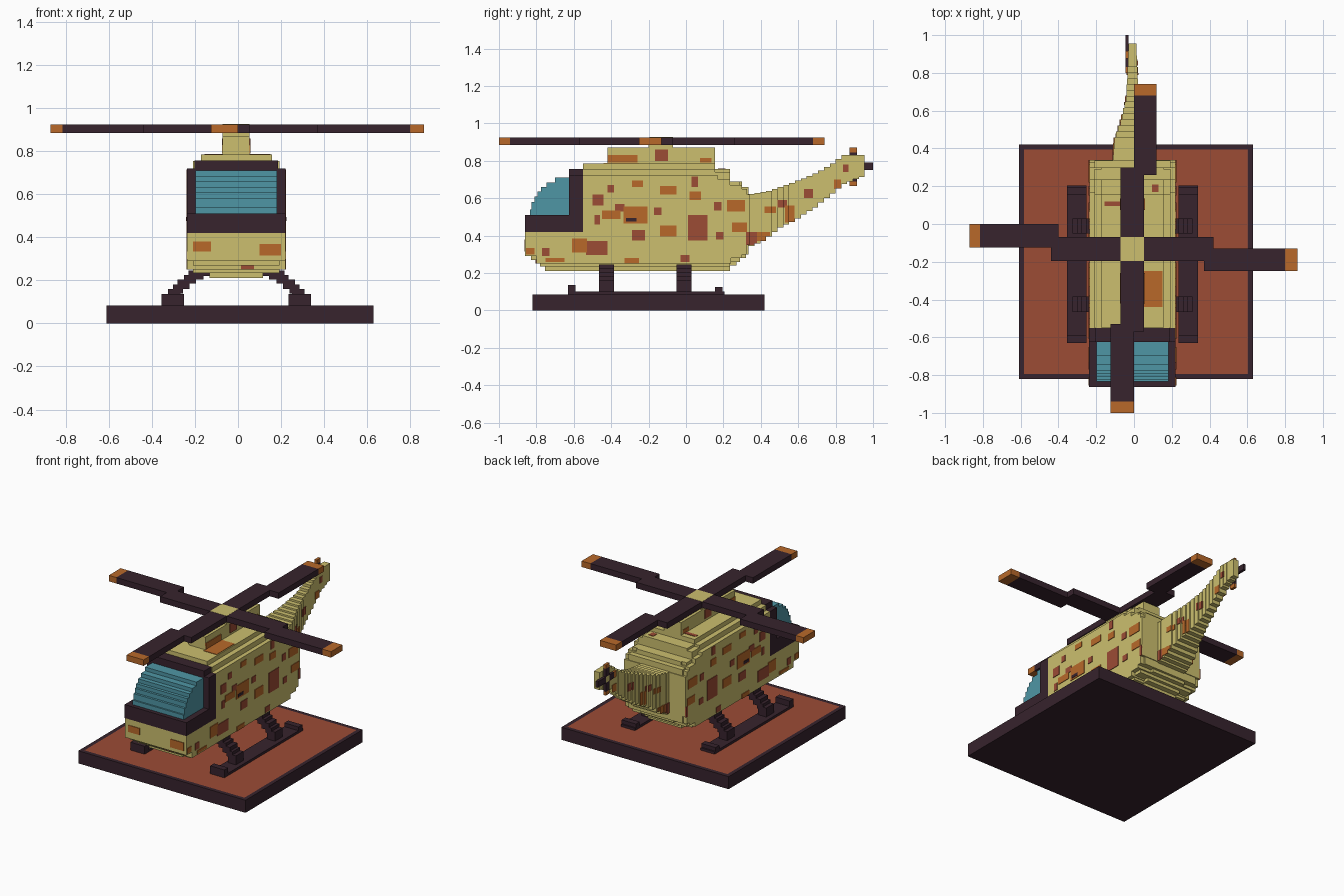
import bpy, bmesh

CX = -0.008  # centre line of the aircraft


def material(name, r, g, b):
    m = bpy.data.materials.new(name)
    lin = [((c / 255 + 0.055) / 1.055) ** 2.4 for c in (r, g, b)]
    m.diffuse_color = (*lin, 1)
    return m


SAND = material("sand", 204, 191, 110)
DARK = material("dark plum", 55, 35, 45)
ORANGE = material("orange", 184, 105, 42)
RUST = material("rust", 156, 76, 53)
TEAL = material("teal glass", 79, 150, 165)


def finish(name, bm, *mats):
    bmesh.ops.recalc_face_normals(bm, faces=bm.faces)
    me = bpy.data.meshes.new(name)
    bm.to_mesh(me)
    bm.free()
    for m in mats:
        me.materials.append(m)
    ob = bpy.data.objects.new(name, me)
    bpy.context.collection.objects.link(ob)
    return ob


def boxes(name, mat, items):
    """One object made of boxes given as (x0, x1, y0, y1, z0, z1)."""
    bm = bmesh.new()
    for x0, x1, y0, y1, z0, z1 in items:
        vs = bmesh.ops.create_cube(bm, size=1)["verts"]
        for v in vs:
            v.co = ((x0 + x1) / 2 + v.co.x * (x1 - x0),
                    (y0 + y1) / 2 + v.co.y * (y1 - y0),
                    (z0 + z1) / 2 + v.co.z * (z1 - z0))
    return finish(name, bm, mat)


def stepped(name, mat, half, end, top, bottom):
    """Extrude a stair-stepped side outline; steps are (y_start, z)."""
    def line(steps):
        ys = [s[0] for s in steps[1:]] + [end]
        return [p for (y, z), y2 in zip(steps, ys) for p in ((y, z), (y2, z))]
    outline = line(top) + line(bottom)[::-1]
    bm = bmesh.new()
    face = bm.faces.new([bm.verts.new((CX - half, y, z)) for y, z in outline])
    ext = bmesh.ops.extrude_face_region(bm, geom=[face])["geom"]
    for v in ext:
        if isinstance(v, bmesh.types.BMVert):
            v.co.x += 2 * half
    return finish(name, bm, mat)


def lerp(pts, y):
    for (a, p), (b, q) in zip(pts, pts[1:]):
        if y <= b:
            return p + (q - p) * (y - a) / (b - a)
    return pts[-1][1]


# Landing pad with an inset rust top
bm = bmesh.new()
for v in bmesh.ops.create_cube(bm, size=1)["verts"]:
    v.co = (0.01 + v.co.x * 1.24, -0.20 + v.co.y * 1.24, 0.042 + v.co.z * 0.084)
top = max(bm.faces, key=lambda f: f.calc_center_median().z)
bmesh.ops.inset_region(bm, faces=[top], thickness=0.038)
top.material_index = 1
finish("landing_pad", bm, DARK, RUST)

# Skids and stepped struts, mirrored
STRUT = [(.25, .31, .09, .16), (.24, .285, .14, .18), (.21, .265, .16, .205),
         (.18, .235, .185, .225), (.145, .215, .205, .245), (.11, .175, .22, .26)]
for side, s in (("left", -1), ("right", 1)):
    def across(a, b):
        return sorted((CX + s * (a + .008), CX + s * (b + .008)))
    boxes(side + "_skid", DARK, [
        (*across(.235, .34), -.62, .205, .08, .10),
        (*across(.235, .34), -.63, -.59, .08, .137),
        (*across(.235, .34), .155, .195, .08, .125)])
    boxes(side + "_struts", DARK, [(*across(a, b), y, y + .08, z0, z1)
                                   for y in (-.465, -.05) for a, b, z0, z1 in STRUT])

# Fuselage: nested stepped layers give the chamfered edges
stepped("fuselage_sides", SAND, .228, .34,
        [(-.86, .42), (-.55, .72), (.17, .70), (.235, .67), (.30, .65), (.325, .62)],
        [(-.86, .29), (-.80, .25), (.24, .28), (.30, .30), (.325, .35)])
stepped("fuselage_shoulder", SAND, .20, .335,
        [(-.83, .40), (-.55, .755), (.155, .74), (.235, .69), (.29, .66)],
        [(-.83, .27), (-.78, .235), (.235, .26), (.29, .30)])
stepped("fuselage_roof", SAND, .165, .30,
        [(-.55, .785), (.155, .755), (.235, .69)], [(-.55, .5)])
stepped("belly", SAND, .125, .32,
        [(-.80, .4)], [(-.80, .25), (-.755, .21), (.235, .24), (.27, .28)])
boxes("engine_ridge", SAND, [(-.071, .053, -.42, .155, .75, .87),
                             (-.071, .053, -.20, -.07, .8, .89)])

# Cockpit frame and windscreen
L, R = CX - .229, CX + .229
boxes("cockpit_frame", DARK, [(L, R, -.862, -.55, .42, .51), (L, R, -.625, -.55, .42, .72),
                              (CX - .195, CX + .195, -.625, -.55, .7, .757)])
stepped("windscreen", TEAL, .19, -.62,
        [(-.835, .54), (-.825, .58), (-.81, .61), (-.795, .635), (-.775, .66),
         (-.745, .685), (-.70, .71)], [(-.835, .505)])

# Tail boom: slices that taper in height and width
T_TOP = [(.34, .62), (.45, .64), (.55, .675), (.69, .73), (.785, .785), (.84, .83), (.96, .83)]
T_BOT = [(.34, .34), (.42, .375), (.5, .44), (.58, .48), (.69, .55), (.785, .625), (.85, .68), (.96, .72)]
T_HALF = [(.34, .105), (.45, .095), (.55, .06), (.66, .035), (.8, .026), (.96, .02)]
SLICES = []
N = 20
for i in range(N):
    y0 = .335 + i * .62 / N
    y1 = y0 + .62 / N
    m = (y0 + y1) / 2
    SLICES.append((y0, y1, lerp(T_BOT, m), lerp(T_TOP, m), lerp(T_HALF, m)))
boxes("tail_boom", SAND, [(CX - h, CX + h, y0, y1, b, t) for y0, y1, b, t, h in SLICES])

# Camouflage patches: thin plates on both sides, as (y0, y1, z0, z1)
ORANGE_PATCHES = [
    (-.42, -.26, .79, .83), (-.14, -.05, .62, .665), (-.335, -.205, .465, .555),
    (-.45, -.35, .49, .535), (.02, .08, .59, .635), (-.61, -.53, .31, .385),
    (.22, .315, .53, .59), (-.14, -.05, .395, .455), (.245, .325, .42, .47),
    (.38, .45, .37, .42), (.42, .48, .52, .555), (.53, .58, .47, .56),
    (-.75, -.65, .26, .28), (-.855, -.81, .30, .335), (.075, .135, .79, .815),
    (-.33, -.25, .25, .28), (.79, .83, .65, .70), (-.29, -.23, .66, .695)]
RUST_PATCHES = [
    (.01, .115, .375, .51), (-.29, -.22, .375, .43), (-.535, -.42, .295, .37),
    (-.165, -.095, .80, .86), (.03, .065, .66, .715), (-.50, -.44, .56, .62),
    (-.42, -.385, .63, .67), (-.49, -.46, .46, .51), (.15, .19, .535, .58),
    (.32, .38, .35, .42), (.49, .54, .55, .59), (-.77, -.73, .29, .335),
    (.63, .68, .60, .65), (.84, .87, .74, .78), (-.03, .02, .26, .295),
    (-.38, -.33, .53, .57), (.16, .2, .38, .42), (-.17, -.13, .51, .55)]


def body_half(z):
    return .062 if z > .785 else .165 if z > .755 else .2 if z > .72 else .228


def camouflage(patches):
    out, e = [], .004
    for y0, y1, z0, z1 in patches:
        spans = [(y0, min(y1, .34), z0, z1, body_half(z1))] if y0 < .33 else []
        for a, b, lo, hi, h in SLICES:  # clip to each tail slice
            p, q, r, t = max(a, y0), min(b, y1), max(lo, z0), min(hi, z1)
            if y1 > .34 and q - p > .001 and t - r > .001:
                spans.append((p, q, r, t, h))
        for p, q, r, t, h in spans:
            for s in (-1, 1):
                x = CX + s * h
                out.append((x - e, x + e, p, q, r, t))
    return out


boxes("orange_camouflage", ORANGE, camouflage(ORANGE_PATCHES) + [
    (.054, .15, -.44, -.25, .781, .788),                       # roof
    (-.21, -.125, -.864, -.857, .335, .38), (.10, .20, -.864, -.857, .315, .37)])  # nose
boxes("rust_camouflage", RUST, camouflage(RUST_PATCHES) + [
    (-.155, -.07, .095, .12, .781, .788), (.095, .13, .17, .21, .75, .758),
    (.015, .075, -.804, -.796, .25, .285)])
boxes("dark_vents", DARK, [(x - .006, x + .006, -.32, -.265, .475, .495)
                           for x in (CX - .228, CX + .228)])

# Main rotor: yellow hub, four cranked blades with orange tips
Z0, Z1 = .885, .925
boxes("rotor_hub", SAND, [(-.071, .053, -.195, -.07, Z0, Z1 + .001)])
boxes("rotor_blades", DARK, [
    (-.071, .053, -.07, .30, Z0, Z1), (0, .12, .26, .68, Z0, Z1),
    (-.071, .053, -.57, -.195, Z0, Z1), (-.125, 0, -.94, -.53, Z0, Z1),
    (.053, .42, -.195, -.07, Z0, Z1), (.37, .80, -.25, -.13, Z0, Z1),
    (-.44, -.071, -.195, -.07, Z0, Z1), (-.815, -.40, -.125, 0, Z0, Z1)])
boxes("rotor_tips", ORANGE, [
    (0, .12, .68, .74, Z0, Z1), (-.125, 0, -1, -.94, Z0, Z1),
    (.80, .865, -.25, -.13, Z0, Z1), (-.87, -.815, -.125, 0, Z0, Z1)])

# Tail rotor on the left of the tail
TX = (-.046, -.028)
boxes("tail_rotor_hub", SAND, [(*TX, .875, .915, .75, .79)])
boxes("tail_rotor_blades", DARK, [
    (*TX, .875, .915, .69, .75), (*TX, .875, .915, .79, .845),
    (*TX, .83, .875, .75, .79), (*TX, .915, 1.0, .75, .79)])
boxes("tail_rotor_tips", ORANGE, [
    (*TX, .875, .915, .665, .69), (*TX, .875, .915, .845, .87), (*TX, .80, .83, .75, .79)])
